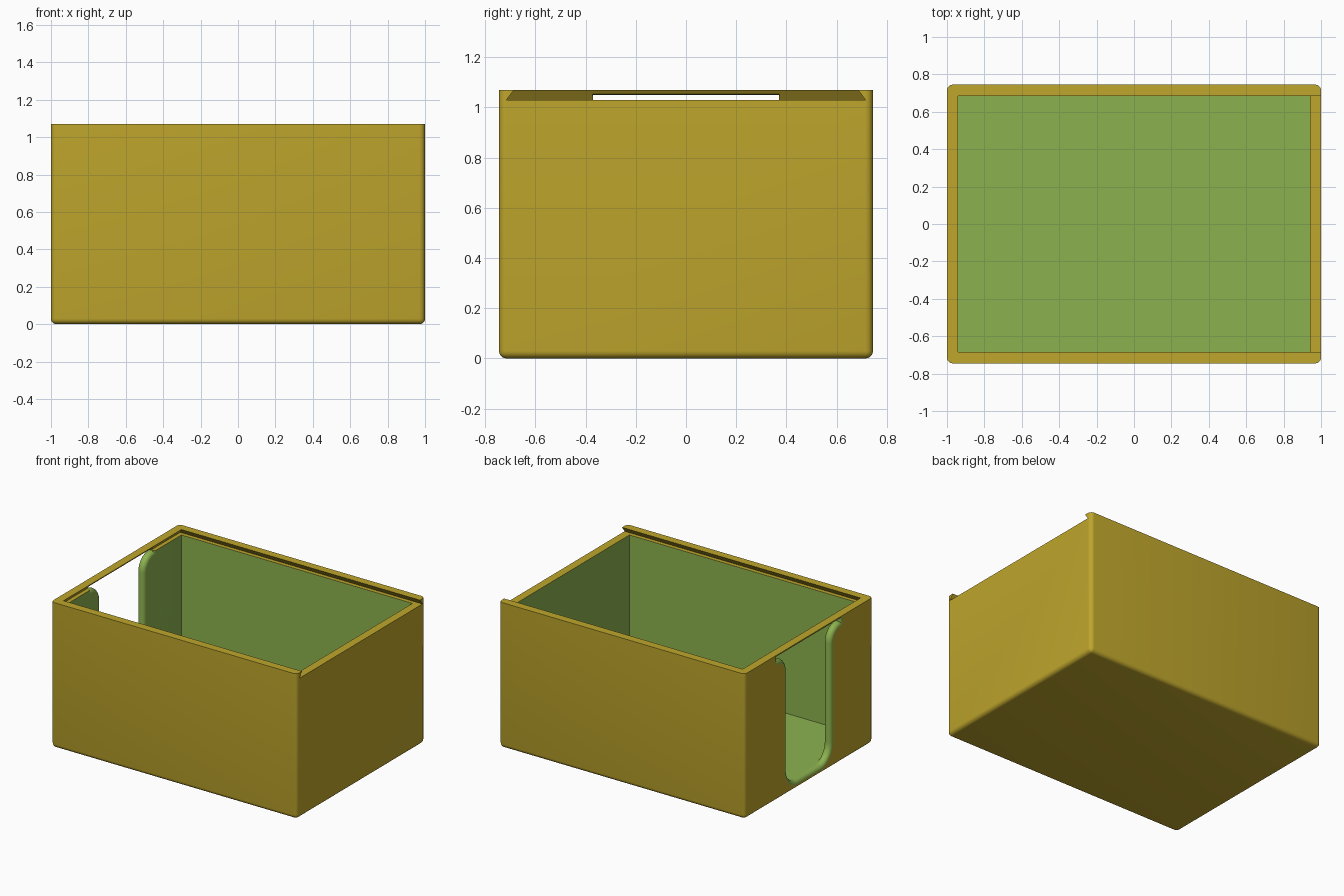
import bpy
import bmesh
from math import sin, cos, pi, sqrt, radians

cube = bpy.data.objects.get("Cube")
if cube:
    bpy.data.objects.remove(cube, do_unlink=True)


def make_material(name, colour):
    mat = bpy.data.materials.new(name)
    mat.use_nodes = True
    mat.diffuse_color = colour
    mat.node_tree.nodes["Principled BSDF"].inputs["Base Color"].default_value = colour
    return mat


MATERIALS = [make_material("mustard_yellow", (0.52, 0.38, 0.025, 1)),
             make_material("leaf_green", (0.264, 0.45, 0.078, 1))]
YELLOW, GREEN = 0, 1

HALF_X, HALF_Y, HEIGHT = 1.0, 0.745, 1.07
WALL, LEDGE, ROUND = 0.06, 1.03, 0.03


def finish(name, bm, colour):
    bmesh.ops.recalc_face_normals(bm, faces=bm.faces)
    for face in bm.faces:
        face.material_index = colour
    mesh = bpy.data.meshes.new(name)
    bm.to_mesh(mesh)
    bm.free()
    for mat in MATERIALS:
        mesh.materials.append(mat)
    obj = bpy.data.objects.new(name, mesh)
    bpy.context.collection.objects.link(obj)
    return obj


def loft(name, sections, colour):
    """Skin a list of closed point loops and cap both ends."""
    bm = bmesh.new()
    rings = [[bm.verts.new(p) for p in ring] for ring in sections]
    n = len(rings[0])
    for a, b in zip(rings, rings[1:]):
        for i in range(n):
            j = (i + 1) % n
            bm.faces.new((a[i], a[j], b[j], b[i]))
    bm.faces.new(rings[0])
    bm.faces.new(rings[-1])
    return finish(name, bm, colour)


def rectangle(x0, x1, y, z):
    return [(x0, -y, z), (x1, -y, z), (x1, y, z), (x0, y, z)]


# Outer block: rounded on the base and upright edges, crisp on top
bm = bmesh.new()
bmesh.ops.create_cube(bm, size=1)
for v in bm.verts:
    v.co = (v.co.x * 2 * HALF_X, v.co.y * 2 * HALF_Y, (v.co.z + 0.5) * HEIGHT)
soft = [e for e in bm.edges if min(v.co.z for v in e.verts) < HEIGHT / 2]
bmesh.ops.bevel(bm, geom=soft, offset=ROUND, segments=5, profile=0.5, affect='EDGES')
box = finish("box_body", bm, YELLOW)

# Inner cavity
IN_X, IN_Y = HALF_X - WALL, HALF_Y - WALL
cavity = loft("cavity_cutter", [rectangle(-IN_X, IN_X, IN_Y, z)
                                for z in (WALL, LEDGE + 0.02)], GREEN)

# Dovetail lid groove, open at the +x end
slope = ROUND / (HEIGHT - LEDGE)
sections = []
for z in (LEDGE, HEIGHT + 0.02):
    inset = ROUND - slope * (z - LEDGE)
    sections.append(rectangle(-IN_X - inset, HALF_X + 0.1, IN_Y + inset, z))
groove = loft("lid_groove_cutter", sections, YELLOW)

# Flared finger opening in the -x wall, with rounded rims
OPEN, R, STEPS = 0.25, 0.12, 10


def opening_loop(x, grow):
    half = []
    for i in range(STEPS + 1):  # lower corner
        a = pi / 2 * i / STEPS
        half.append((OPEN - R + (R + grow) * sin(a), WALL + R - (R + grow) * cos(a)))
    for i in range(STEPS + 1):  # upper flare
        a = pi / 2 * i / STEPS
        half.append((OPEN + R - (R - grow) * cos(a), LEDGE - R + (R - grow) * sin(a)))
    side = OPEN + R + grow * 0.6
    half += [(side, LEDGE - grow), (side, LEDGE + 0.02 + grow / 2)]
    if x > -HALF_X + WALL / 2:
        half = [(y, max(z, WALL + 0.001)) for y, z in half]
    return [(x, y, z) for y, z in half] + [(x, -y, z) for y, z in reversed(half)]


loops = [opening_loop(-HALF_X - 0.02, ROUND)]
for i in range(11):
    t = -cos(pi * i / 10)
    loops.append(opening_loop(-HALF_X + ROUND * (1 + t), ROUND * (1 - sqrt(max(0, 1 - t * t)))))
loops.append(opening_loop(-IN_X + 0.005, ROUND))
opening = loft("finger_opening_cutter", loops, GREEN)

# Carve the block
bpy.context.view_layer.objects.active = box
for cutter in (cavity, groove, opening):
    cutter.hide_render = True
    mod = box.modifiers.new(cutter.name, 'BOOLEAN')
    mod.operation = 'DIFFERENCE'
    mod.solver = 'EXACT'
    mod.object = cutter
    bpy.ops.object.modifier_apply(modifier=mod.name)
    bpy.data.objects.remove(cutter, do_unlink=True)

bpy.ops.object.select_all(action='DESELECT')
box.select_set(True)
bpy.ops.object.shade_smooth_by_angle(angle=radians(30))
